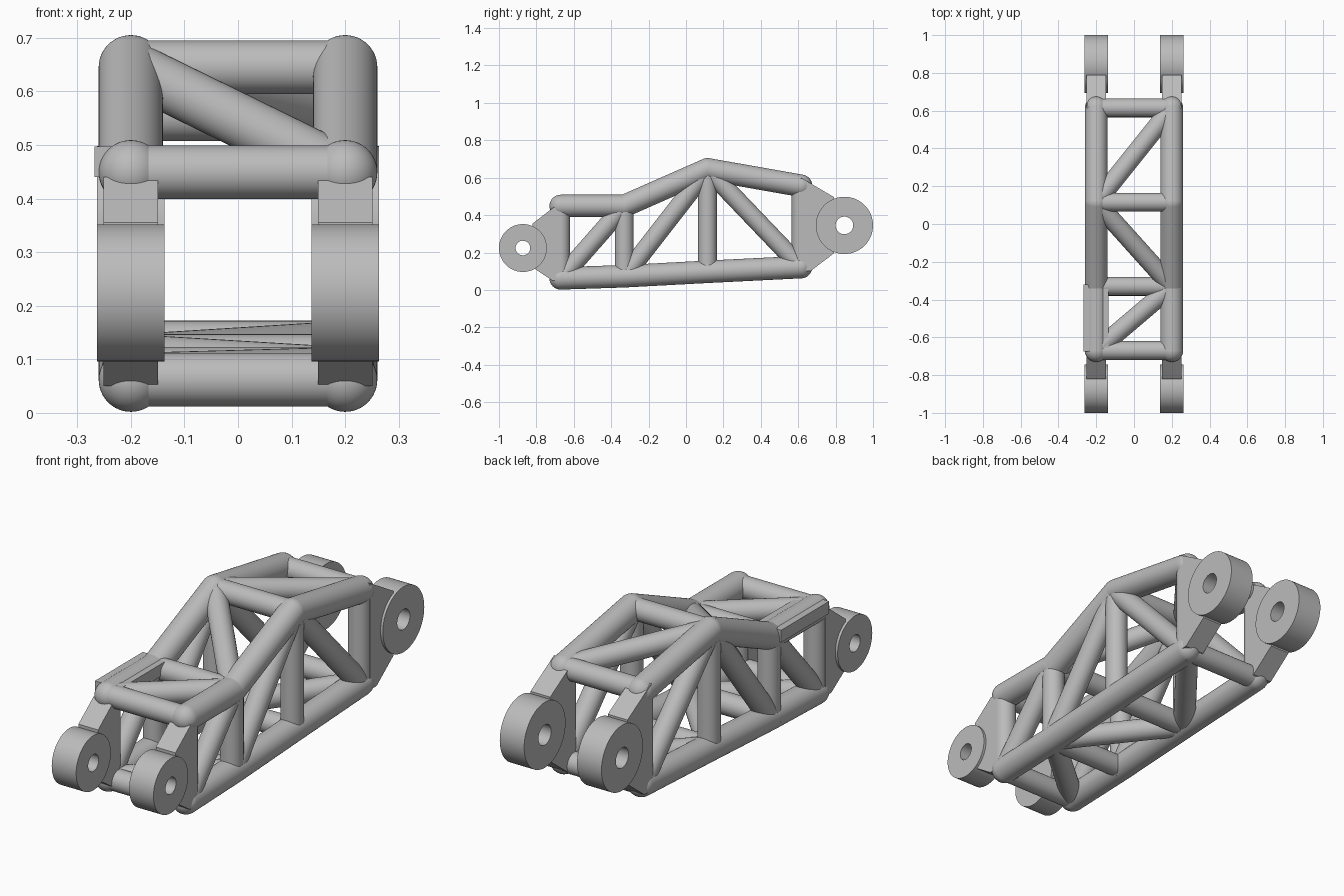
import bpy, bmesh, math
from mathutils import Vector, Matrix

cube = bpy.data.objects.get("Cube")
if cube:
    bpy.data.objects.remove(cube, do_unlink=True)

steel = bpy.data.materials.new("plain_grey")
steel.use_nodes = True
GREY = (0.5, 0.5, 0.5, 1)
steel.diffuse_color = GREY
steel.node_tree.nodes["Principled BSDF"].inputs["Base Color"].default_value = GREY


def finish(name, bm, smooth=True):
    bmesh.ops.recalc_face_normals(bm, faces=bm.faces)
    mesh = bpy.data.meshes.new(name)
    bm.to_mesh(mesh)
    bm.free()
    mesh.materials.append(steel)
    obj = bpy.data.objects.new(name, mesh)
    bpy.context.collection.objects.link(obj)
    if smooth:
        bpy.ops.object.select_all(action="DESELECT")
        obj.select_set(True)
        bpy.context.view_layer.objects.active = obj
        bpy.ops.object.shade_smooth_by_angle(angle=math.radians(35))
    return obj


def add_tube(bm, a, b, radius):
    a, b = Vector(a), Vector(b)
    turn = (b - a).to_track_quat("Z", "Y").to_matrix().to_4x4()
    bmesh.ops.create_cone(bm, cap_ends=True, segments=40, radius1=radius, radius2=radius,
                          depth=(b - a).length, matrix=Matrix.Translation((a + b) / 2) @ turn)


def tube(name, a, b, radius=0.05):
    bm = bmesh.new()
    add_tube(bm, a, b, radius)
    finish(name, bm)


def chord(name, points, radius=0.06):
    # Thick rail with a ball at every joint and end
    bm = bmesh.new()
    for a, b in zip(points, points[1:]):
        add_tube(bm, a, b, radius)
    for p in points:
        bmesh.ops.create_uvsphere(bm, u_segments=40, v_segments=24, radius=radius,
                                  matrix=Matrix.Translation(p))
    finish(name, bm)


def slab(name, outline, x0, x1):
    # Side outline (y, z) extruded across x
    bm = bmesh.new()
    face = bm.faces.new([bm.verts.new((x0, y, z)) for y, z in outline])
    out = bmesh.ops.extrude_face_region(bm, geom=[face])
    bmesh.ops.translate(bm, vec=(x1 - x0, 0, 0),
                        verts=[v for v in out["geom"] if isinstance(v, bmesh.types.BMVert)])
    finish(name, bm, False)


def eye(name, x, y, z, outer, inner, half=0.063):
    # Thick ring with a through hole, spun about the x axis
    bm = bmesh.new()
    ring = [bm.verts.new((x + s * half, y, z + r))
            for s, r in ((-1, inner), (-1, outer), (1, outer), (1, inner))]
    edges = [bm.edges.new((ring[i], ring[(i + 1) % 4])) for i in range(4)]
    bmesh.ops.spin(bm, geom=ring + edges, cent=(x, y, z), axis=(1, 0, 0),
                   angle=math.tau, steps=64, use_merge=True)
    bmesh.ops.remove_doubles(bm, verts=bm.verts, dist=0.0001)
    finish(name, bm)


# Truss stations along the length: y, bottom z, top z
stations = [(-0.67, 0.062, 0.449), (-0.33, 0.073, 0.449),
            (0.115, 0.097, 0.645), (0.615, 0.122, 0.557)]
X = 0.2


def node(side, i, top):
    y, low, high = stations[i]
    return Vector((side * X, y, high if top else low))


for side, label in ((1, "left"), (-1, "right")):
    # Rails, posts and side braces
    for top, level in ((True, "top"), (False, "bottom")):
        chord(f"{label}_{level}_rail", [node(side, i, top) for i in range(4)])
    for i in range(4):
        tube(f"{label}_post_{i + 1}", node(side, i, False), node(side, i, True))
    for i, up in enumerate((True, True, False)):
        tube(f"{label}_side_brace_{i + 1}", node(side, i, not up), node(side, i + 1, up))

    # Mounting arms and eyes
    x = side * X
    slab(f"{label}_front_arm", [(-0.67, 0.44), (-0.71, 0.44), (-0.82, 0.355), (-0.82, 0.12),
                                (-0.715, 0.05), (-0.67, 0.05)], x - 0.051, x + 0.051)
    slab(f"{label}_rear_arm", [(0.615, 0.6), (0.79, 0.497), (0.79, 0.195),
                               (0.665, 0.1), (0.615, 0.1)], x - 0.051, x + 0.051)
    eye(f"{label}_front_eye", x, -0.872, 0.224, 0.128, 0.039)
    eye(f"{label}_rear_eye", x, 0.847, 0.345, 0.153, 0.047)

# Cross tubes and zigzag braces between the sides
for top, level in ((True, "top"), (False, "bottom")):
    for i in range(4):
        tube(f"{level}_cross_tube_{i + 1}", node(-1, i, top), node(1, i, top))
    for i in range(3):
        side = -1 if i % 2 == 0 else 1
        tube(f"{level}_zigzag_brace_{i + 1}", node(side, i, top), node(-side, i + 1, top))

# Block clamped around the right front top rail
slab("rail_block", [(-0.675, 0.44), (-0.32, 0.44), (-0.32, 0.497), (-0.675, 0.497)],
     -0.268, -0.135)
